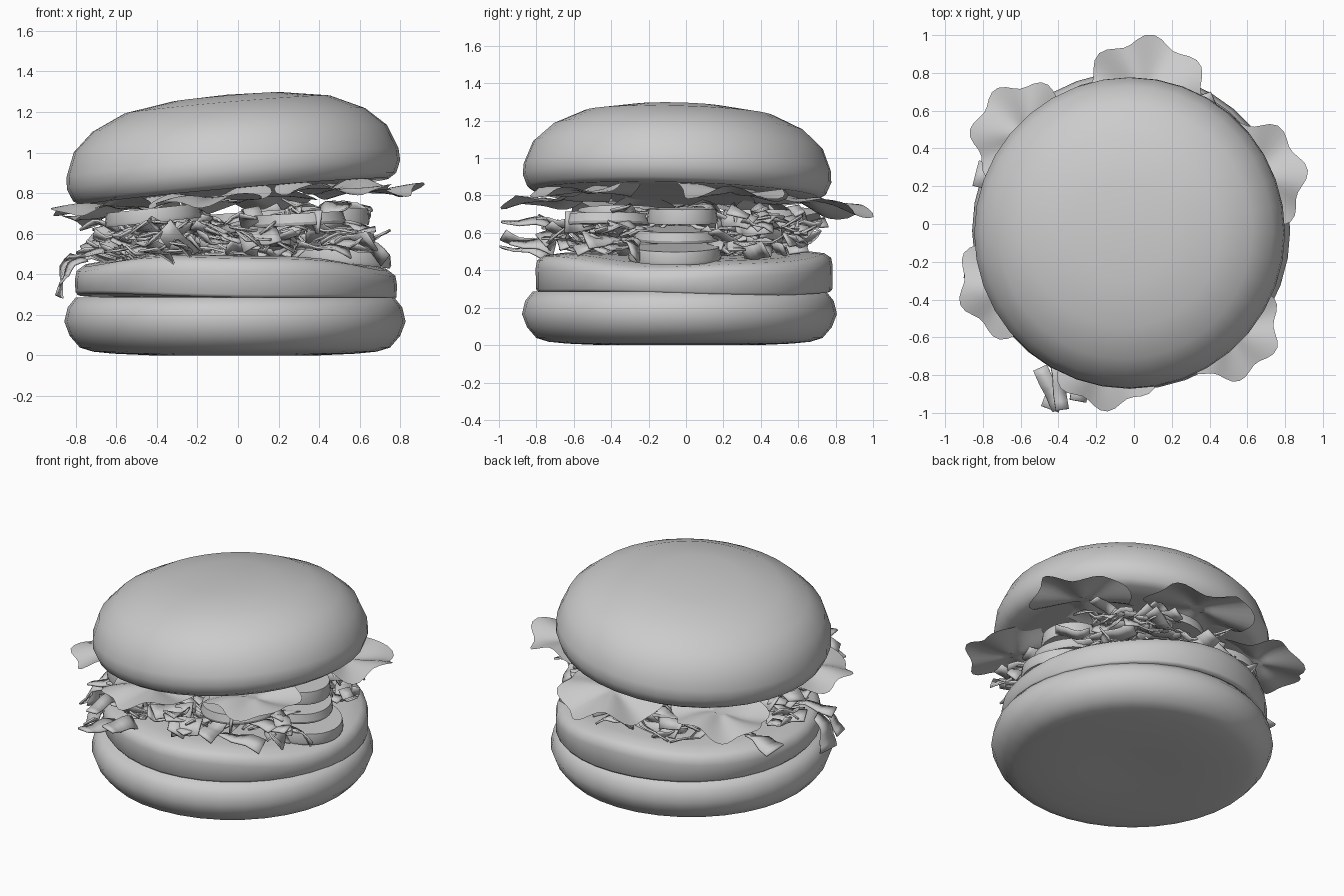
import bpy, bmesh, random
from math import sin, cos, pi, radians, hypot, atan2
from mathutils import Matrix, Vector, Euler

if "Cube" in bpy.data.objects:
    bpy.data.objects.remove(bpy.data.objects["Cube"])

random.seed(7)


def finish(name, bm, angle=40, recalc=True):
    if recalc:
        bmesh.ops.recalc_face_normals(bm, faces=bm.faces)
    me = bpy.data.meshes.new(name)
    bm.to_mesh(me)
    bm.free()
    ob = bpy.data.objects.new(name, me)
    bpy.context.collection.objects.link(ob)
    bpy.ops.object.select_all(action='DESELECT')
    ob.select_set(True)
    bpy.context.view_layer.objects.active = ob
    bpy.ops.object.shade_smooth_by_angle(angle=radians(angle))
    return ob


def lathe(bm, profile, mat=Matrix(), segs=36, warp=None):
    """Spin an (r, z) profile that starts and ends on the axis."""
    rings = []
    for r, z in profile:
        n = 1 if r == 0 else segs
        ring = []
        for i in range(n):
            a = 2 * pi * i / segs
            p = Vector((r * cos(a), r * sin(a), z))
            if warp:
                p = warp(p, a)
            ring.append(bm.verts.new(mat @ p))
        rings.append(ring)
    for lo, hi in zip(rings, rings[1:]):
        for i in range(segs):
            j = (i + 1) % segs
            quad = [lo[i % len(lo)], lo[j % len(lo)], hi[j % len(hi)], hi[i % len(hi)]]
            bm.faces.new(list(dict.fromkeys(quad)))


# Bottom bun
bm = bmesh.new()
lathe(bm, [(0, 0.02), (0.2, 0.012), (0.42, 0.004), (0.60, 0.012), (0.70, 0.022), (0.765, 0.042),
           (0.815, 0.10), (0.842, 0.17), (0.825, 0.24), (0.785, 0.29), (0, 0.29)],
      Matrix.Translation((-0.015, -0.035, -0.004)))
finish("bottom_bun", bm, 60)


# Patty with a rounded, gently undulating rim
def patty_warp(p, a):
    t = hypot(p.x, p.y) / 0.79
    if p.z > 0.35:
        p.z += t * (-0.028 * cos(2 * a) - 0.012 * cos(a) + 0.007 * sin(5 * a))
    else:
        p.z -= t * (0.014 * cos(a - 0.5) + 0.006 * sin(3 * a))
    return p


bm = bmesh.new()
lathe(bm, [(0, 0.285), (0.78, 0.285), (0.792, 0.30), (0.794, 0.39), (0.786, 0.432),
           (0.75, 0.458), (0.66, 0.473), (0.5, 0.478), (0, 0.48)],
      Matrix.Translation((-0.01, -0.01, 0)), warp=patty_warp)
finish("patty", bm, 60)

# Top bun, tipped up toward the right
tilt = Euler((radians(-1.5), radians(-5), 0)).to_matrix().to_4x4()
bm = bmesh.new()
lathe(bm, [(0, 0), (0.6, 0), (0.76, -0.005), (0.80, 0.02), (0.825, 0.08), (0.822, 0.14), (0.775, 0.26),
           (0.675, 0.352), (0.51, 0.428), (0.27, 0.466), (0, 0.477)],
      Matrix.Translation((-0.015, -0.05, 0.81)) @ tilt)
finish("top_bun", bm, 60)


# Leaves sticking out under the top bun: centre, size, droop
def leaf(name, cx, cy, size, droop, phase):
    bm = bmesh.new()
    segs, steps = 48, 7
    out = atan2(cy, cx)
    grid = []
    for k in range(1, steps + 1):
        t = k / steps
        ring = []
        for i in range(segs):
            a = 2 * pi * i / segs
            r = size * t * (1 + 0.08 * t * cos(7 * (a - out) + phase))
            x, y = cx + r * cos(a), cy + r * sin(a)
            z = 0.795 + 0.087 * x - 0.026 * y
            z += 0.03 * t * sin(4 * a + phase) + 0.014 * sin(11 * x + 9 * y + phase)
            z -= droop * max(0, hypot(x, y) - 0.55) / 0.4
            ring.append(bm.verts.new((x, y, z)))
        grid.append(ring)
    bm.faces.new(grid[0])
    for lo, hi in zip(grid, grid[1:]):
        for i in range(segs):
            j = (i + 1) % segs
            bm.faces.new((lo[i], hi[i], hi[j], lo[j]))
    finish(name, bm, 60)


leaves = [(0.06, 0.66, 0.32, 0.06), (0.60, 0.24, 0.30, 0.06), (0.48, -0.54, 0.28, 0.05),
          (-0.14, -0.68, 0.29, 0.05), (-0.63, -0.31, 0.29, 0.02), (-0.57, 0.46, 0.28, 0.04)]
for i, (x, y, s, d) in enumerate(leaves):
    leaf(f"leaf_{i + 1}", x, y, s, d, i * 1.7)


# Vegetable slices: centre, radius, thickness, tilt about y
def slice_disc(name, c, r, h, tip):
    bm = bmesh.new()
    mat = Matrix.Translation(c) @ Matrix.Rotation(radians(tip), 4, 'Y')
    lathe(bm, [(0, -h / 2), (r * 0.98, -h / 2), (r, -h / 4), (r * 0.95, h / 2), (0, h / 2)], mat, 28)
    finish(name, bm, 30)


slices = [((0.51, -0.06, 0.492), 0.25, 0.07, 7), ((0.45, -0.05, 0.59), 0.23, 0.06, 5),
          ((0.46, -0.02, 0.69), 0.19, 0.08, 2), ((0.30, -0.42, 0.67), 0.23, 0.06, -3),
          ((-0.42, -0.35, 0.69), 0.24, 0.07, -6), ((0.10, 0.40, 0.68), 0.25, 0.06, -4),
          ((-0.40, 0.30, 0.66), 0.24, 0.06, -6)]
for i, s in enumerate(slices):
    slice_disc(f"slice_{i + 1}", *s)


# Shredded salad: short curled strips
def strip(bm, mat, length, width, curl, twist):
    prev, n = None, 6
    for k in range(n + 1):
        u = k / n - 0.5
        c = Vector((u * length, 0, curl * (0.25 - u * u) + 0.008 * sin(9 * u)))
        side = Vector((0, cos(twist * u), sin(twist * u))) * width / 2
        row = [bm.verts.new(mat @ (c - side)), bm.verts.new(mat @ (c + side))]
        if prev:
            bm.faces.new((prev[0], row[0], row[1], prev[1]))
        prev = row


def solid(ob, t=0.012):
    m = ob.modifiers.new("thickness", 'SOLIDIFY')
    m.thickness = t
    m.offset = 0


bm = bmesh.new()
for i in range(200):
    a = random.uniform(0.28, 2 * pi - 0.45)
    r = 0.72 * random.uniform(0.12, 1) ** 0.5
    x, y = r * cos(a), r * sin(a)
    z = random.uniform(0.50, 0.69 + 0.06 * x)
    rot = Euler((random.gauss(0, 0.5), random.gauss(0, 0.2), random.uniform(0, 2 * pi)))
    strip(bm, Matrix.Translation((x, y, z)) @ rot.to_matrix().to_4x4(),
          random.uniform(0.13, 0.29), random.uniform(0.06, 0.12),
          random.uniform(-0.12, 0.12), random.uniform(-1.2, 1.2))
solid(finish("shredded_salad", bm, 40, False))

# Strips spilling past the rim at the front left and left
spills = [((-0.40, -0.86, 0.50), (0.2, 0.1, 1.2), 0.26, 0.10, 0.05),
          ((-0.45, -0.87, 0.57), (-0.3, 0.1, 2.0), 0.24, 0.08, -0.06),
          ((-0.40, -0.85, 0.65), (0.4, 0.0, 1.7), 0.27, 0.07, 0.04),
          ((-0.28, -0.82, 0.53), (0.5, 0.1, 1.4), 0.24, 0.09, 0.05),
          ((-0.72, -0.30, 0.49), (0.1, -0.15, 0.3), 0.26, 0.09, 0.06),
          ((-0.74, 0.25, 0.47), (0.1, -0.2, -0.2), 0.20, 0.14, 0.05),
          ((-0.84, -0.22, 0.39), (0.0, -1.25, 0.1), 0.22, 0.13, 0.12),
          ((-0.82, -0.34, 0.41), (0.0, -0.9, 0.3), 0.18, 0.08, 0.08)]
bm = bmesh.new()
for c, e, l, w, curl in spills:
    strip(bm, Matrix.Translation(c) @ Euler(e).to_matrix().to_4x4(), l, w, curl, 0.7)
solid(finish("spilled_shreds", bm, 40, False))
